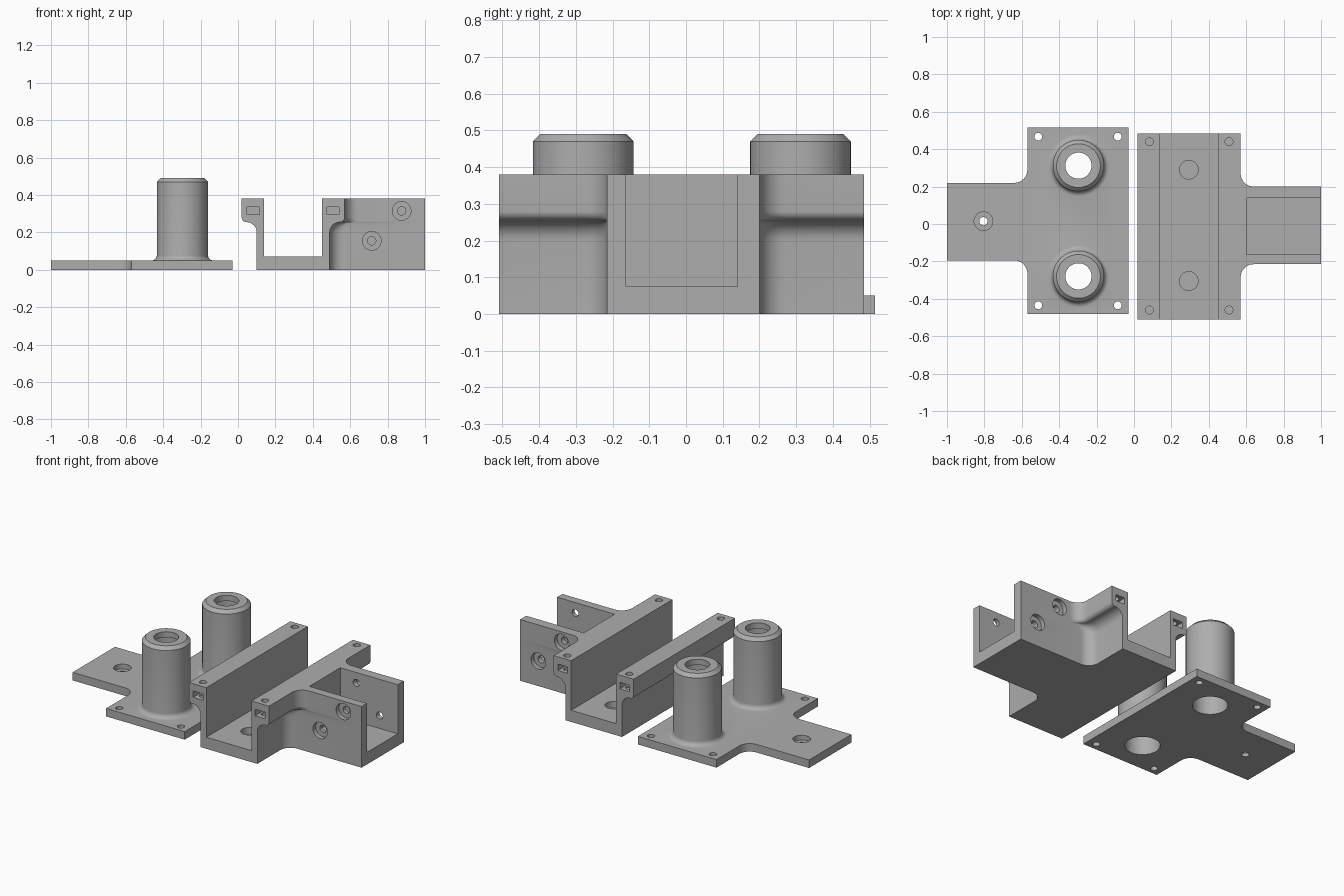
import bpy, bmesh
from math import pi, cos, sin
from mathutils import Matrix, Vector

if "Cube" in bpy.data.objects:
    bpy.data.objects.remove(bpy.data.objects["Cube"], do_unlink=True)

grey = bpy.data.materials.new("grey plastic")
grey.use_nodes = True
grey.diffuse_color = (0.42, 0.42, 0.42, 1)
grey.node_tree.nodes["Principled BSDF"].inputs["Base Color"].default_value = grey.diffuse_color


def to_object(name, bm):
    bmesh.ops.recalc_face_normals(bm, faces=bm.faces)
    mesh = bpy.data.meshes.new(name)
    bm.to_mesh(mesh)
    bm.free()
    mesh.materials.append(grey)
    ob = bpy.data.objects.new(name, mesh)
    bpy.context.collection.objects.link(ob)
    return ob


def loft(name, levels):
    """Stack (z, outline) levels into a closed solid."""
    bm = bmesh.new()
    rings = [[bm.verts.new((x, y, z)) for x, y in pts] for z, pts in levels]
    bm.faces.new(rings[0])
    bm.faces.new(rings[-1])
    n = len(rings[0])
    for a, b in zip(rings, rings[1:]):
        for i in range(n):
            j = (i + 1) % n
            bm.faces.new((a[i], a[j], b[j], b[i]))
    return to_object(name, bm)


def tee(back, front, tip, body, arm, r=0.07):
    """T outline with rounded inner corners; the arm runs from front to tip."""
    s = 1 if tip > front else -1
    angles = [i * pi / 16 for i in range(9)]
    low = [(front + s * r * (1 - cos(a)), arm[0] - r + r * sin(a)) for a in angles]
    high = [(front + s * r * (1 - cos(a)), arm[1] + r - r * sin(a)) for a in reversed(angles)]
    return ([(back, body[0]), (front, body[0])] + low + [(tip, arm[0]), (tip, arm[1])]
            + high + [(front, body[1]), (back, body[1])])


def circle(x, y, r, n=64):
    return [(x + r * cos(2 * pi * i / n), y + r * sin(2 * pi * i / n)) for i in range(n)]


def box(low, high):
    bm = bmesh.new()
    low, high = Vector(low), Vector(high)
    size = high - low
    bmesh.ops.create_cube(bm, size=1, matrix=Matrix.Translation((low + high) / 2)
                          @ Matrix.Diagonal((*size, 1)))
    return to_object("cutter", bm)


def rod(start, end, r, n=32):
    bm = bmesh.new()
    start, end = Vector(start), Vector(end)
    axis = end - start
    turn = Vector((0, 0, 1)).rotation_difference(axis).to_matrix().to_4x4()
    bmesh.ops.create_cone(bm, cap_ends=True, segments=n, radius1=r, radius2=r,
                          depth=axis.length,
                          matrix=Matrix.Translation((start + end) / 2) @ turn)
    return to_object("cutter", bm)


def combine(ob, other, operation="DIFFERENCE"):
    other.hide_render = True
    mod = ob.modifiers.new("bool", "BOOLEAN")
    mod.operation, mod.solver, mod.object = operation, "EXACT", other
    bpy.context.view_layer.objects.active = ob
    bpy.ops.object.modifier_apply(modifier=mod.name)
    bpy.data.objects.remove(other, do_unlink=True)


# Lid: T-shaped plate with two hollow posts
outline = tee(-0.03, -0.57, -1.0, (-0.48, 0.515), (-0.195, 0.22))
lid = loft("lid_plate_with_posts", [(0, outline), (0.05, outline)])
px = -0.297
for py in (-0.28, 0.312):
    flare = [(0.078 - 0.028 * cos(a), 0.165 - 0.028 * sin(a))
             for a in (i * pi / 12 for i in range(7))]
    profile = [(0.02, 0.165)] + flare + [(0.47, 0.137), (0.49, 0.117)]
    post = loft("post", [(z, circle(px, py, r)) for z, r in profile])
    combine(lid, post, "UNION")
    combine(lid, rod((px, py, -0.1), (px, py, 0.455), 0.1, 64))
    combine(lid, rod((px, py, 0.4), (px, py, 0.6), 0.07, 64))

# Lid screw holes and countersunk arm hole
for x in (-0.512, -0.087):
    for y in (-0.435, 0.467):
        combine(lid, rod((x, y, -0.1), (x, y, 0.1), 0.021))
combine(lid, rod((-0.805, 0.015, -0.1), (-0.805, 0.015, 0.1), 0.022))
combine(lid, rod((-0.805, 0.015, 0.02), (-0.805, 0.015, 0.1), 0.05))

# Housing: walls swell outward into flanges through an S curve
arcs = [i * pi / 16 for i in range(9)]
swell = ([(0, 0)] + [(0.2 + 0.055 * sin(a), 0.055 * (1 - cos(a))) for a in arcs]
         + [(0.28 - 0.025 * cos(a), 0.055 + 0.025 * sin(a)) for a in arcs[1:]] + [(0.38, 0.08)])
housing = loft("housing", [
    (z, tee(0.1 - d, 0.49 + d, 1.0, (-0.51, 0.485), (-0.215, 0.2))) for z, d in swell])

# Open channel and arm pocket
combine(housing, box((0.14, -1, 0.072), (0.45, 1, 1)))
combine(housing, box((0.605, -0.163, 0.075), (1.2, 0.14, 1)))

# Shallow sockets in the channel floor
for y in (-0.305, 0.29):
    combine(housing, rod((0.293, y, 0.03), (0.293, y, 0.2), 0.05))

# Flange screw holes meeting nut slots at both ends
for x in (0.082, 0.508):
    for y, end in ((-0.46, -0.6), (0.44, 0.6)):
        combine(housing, rod((x, y, 0.285), (x, y, 0.5), 0.021))
        inner = y + (0.035 if y < 0 else -0.035)
        combine(housing, box((x - 0.033, min(inner, end), 0.295),
                             (x + 0.033, max(inner, end), 0.335)))

# Counterbored holes through the arm walls
for wall, s, spots in ((-0.215, -1, ((0.875, 0.315), (0.715, 0.155))),
                       (0.2, 1, ((0.715, 0.315), (0.875, 0.155)))):
    for x, z in spots:
        combine(housing, rod((x, wall + s * 0.1, z), (x, wall - s * 0.1, z), 0.022))
        combine(housing, rod((x, wall + s * 0.1, z), (x, wall - s * 0.028, z), 0.05))

# Smooth the rounded surfaces, keep the edges sharp
for ob in (lid, housing):
    bpy.ops.object.select_all(action="DESELECT")
    ob.select_set(True)
    bpy.context.view_layer.objects.active = ob
    bpy.ops.object.shade_smooth_by_angle(angle=pi / 6)
